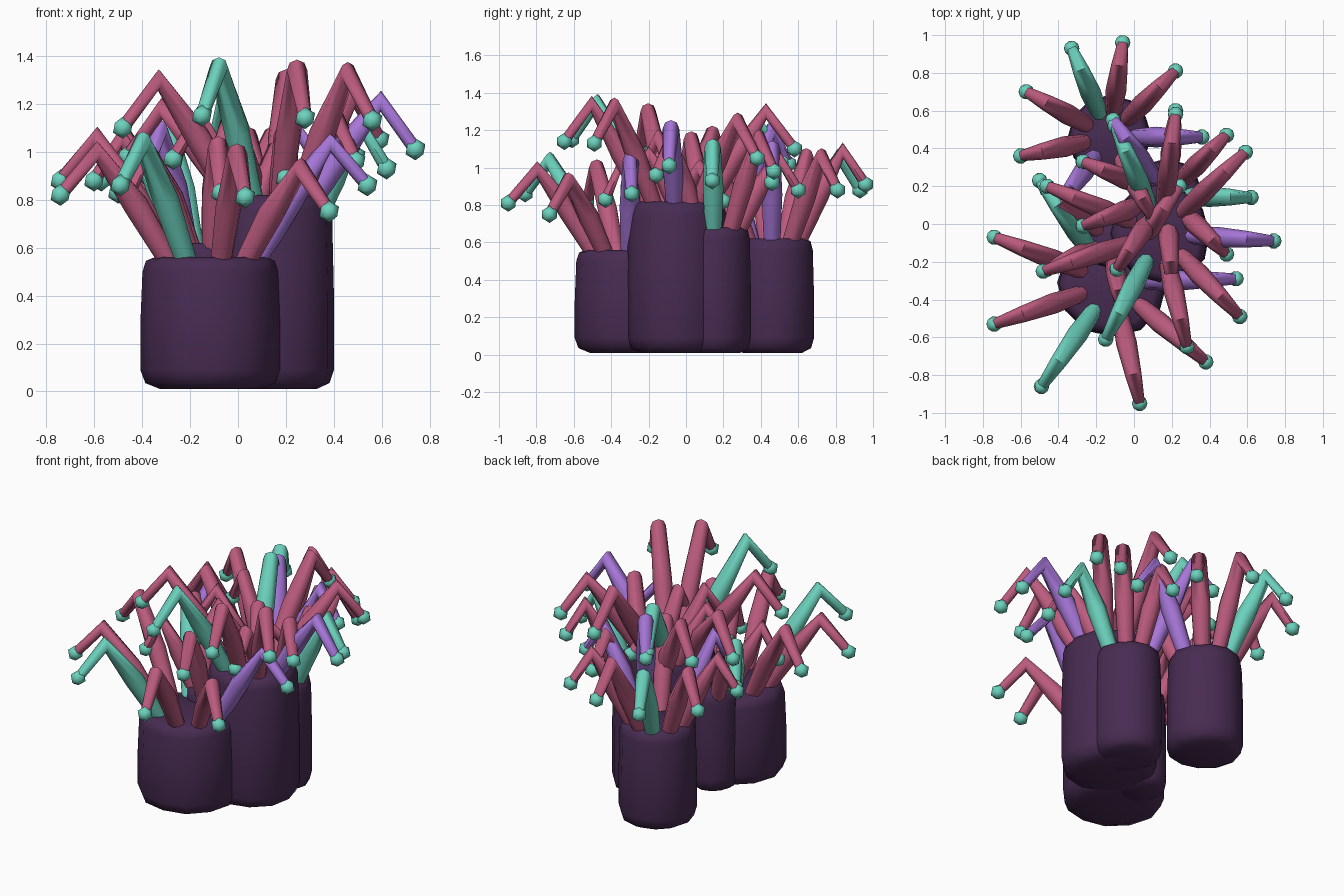
import bpy, bmesh, math, random
from mathutils import Vector, Matrix

random.seed(4)
if "Cube" in bpy.data.objects:
    bpy.data.objects.remove(bpy.data.objects["Cube"], do_unlink=True)


def material(name, rgb):
    mat = bpy.data.materials.new(name)
    mat.use_nodes = True
    mat.diffuse_color = (*rgb, 1)
    mat.node_tree.nodes["Principled BSDF"].inputs["Base Color"].default_value = (*rgb, 1)
    return mat


DARK = material("dark plum", (0.065, 0.025, 0.085))
PINK = material("rose pink", (0.5, 0.105, 0.21))
TEAL = material("sea green", (0.15, 0.64, 0.51))
VIOLET = material("violet", (0.38, 0.18, 0.68))


def finish(name, bm, mat, angle):
    bmesh.ops.recalc_face_normals(bm, faces=bm.faces)
    mesh = bpy.data.meshes.new(name)
    bm.to_mesh(mesh)
    bm.free()
    mesh.materials.append(mat)
    obj = bpy.data.objects.new(name, mesh)
    bpy.context.collection.objects.link(obj)
    bpy.ops.object.select_all(action="DESELECT")
    obj.select_set(True)
    bpy.context.view_layer.objects.active = obj
    bpy.ops.object.shade_smooth_by_angle(angle=math.radians(angle))


def skin(bm, rings):
    """Bridge a list of vertex rings and cap both ends."""
    n = len(rings[0])
    for low, high in zip(rings, rings[1:]):
        for i in range(n):
            j = (i + 1) % n
            bm.faces.new((low[i], low[j], high[j], high[i]))
    bm.faces.new(rings[0])
    bm.faces.new(rings[-1])


# Stout tube with rounded, slightly uneven ends
def column(name, x, y, radius, height):
    bm = bmesh.new()
    sides = 12
    wobble = [random.uniform(0.97, 1.03) for _ in range(sides)]
    profile = [(0.72, 0.01), (0.93, 0.035), (1, 0.09), (1, height * 0.5),
               (0.97, height - 0.06), (0.92, height - 0.015), (0.8, height)]
    rings = []
    for scale, z in profile:
        ring = []
        for i in range(sides):
            a = math.tau * i / sides
            r = radius * scale * wobble[i]
            ring.append(bm.verts.new((x + r * math.cos(a), y + r * math.sin(a), z)))
        rings.append(ring)
    skin(bm, rings)
    finish(name, bm, DARK, 50)


# Tapered arm that rises, bends at an elbow and droops to its tip
def arm(name, base, elbow, tip, mat):
    bm = bmesh.new()
    middle = base.lerp(elbow, 0.5) + Vector((0, 0, 0.025))
    points = [base, middle, elbow, tip]
    side = (tip - base).cross(Vector((0, 0, 1))).normalized()
    rings = []
    for i, (p, r) in enumerate(zip(points, (0.043, 0.055, 0.044, 0.028))):
        before, after = points[max(i - 1, 0)], points[min(i + 1, 3)]
        tangent = Vector()
        for d in (p - before, after - p):
            if d.length > 0:
                tangent += d.normalized()
        up = side.cross(tangent).normalized()
        ring = []
        for k in range(8):
            a = math.tau * k / 8
            ring.append(bm.verts.new(p + r * (math.cos(a) * side + math.sin(a) * up)))
        rings.append(ring)
    skin(bm, rings)
    finish(name, bm, mat, 60)


# Bead on the end of an arm
def bead(name, centre):
    bm = bmesh.new()
    bmesh.ops.create_icosphere(bm, subdivisions=1, radius=0.046,
                               matrix=Matrix.Translation(centre))
    finish(name, bm, TEAL, 80)


# Each cluster: column (x, y, radius, height), elbow rise, arm tips by colour
clusters = {
    "front": ((-0.11, -0.31, 0.29, 0.56), 0.18, {
        PINK: [(0.38, -0.73, 0.75), (0.03, -0.95, 0.81), (-0.74, -0.53, 0.82),
               (-0.74, -0.07, 0.88), (0.24, 0.2, 0.82)],
        TEAL: [(-0.49, -0.86, 0.86), (-0.5, 0.23, 0.83)],
        VIOLET: [(0.54, -0.29, 0.86)]}),
    "tall": ((0.14, -0.05, 0.265, 0.82), 0.2, {
        PINK: [(0.28, -0.65, 1.14), (0.56, -0.49, 1.13), (0.59, 0.38, 1.05),
               (0.22, 0.58, 1.1), (-0.46, 0.2, 0.98), (-0.48, -0.25, 1.1)],
        TEAL: [(-0.15, -0.61, 1.15), (-0.1, 0.52, 1.04)],
        VIOLET: [(0.74, -0.09, 1.01)]}),
    "side": ((0.17, 0.15, 0.195, 0.68), 0.18, {
        PINK: [(0.49, 0.47, 0.98), (0.49, -0.16, 0.96), (0.22, 0.6, 0.88),
               (-0.27, 0.33, 0.96), (-0.27, -0.01, 0.97), (-0.09, -0.24, 0.98),
               (0.2, -0.31, 0.89)],
        TEAL: [(0.62, 0.14, 0.93)],
        VIOLET: [(-0.11, 0.55, 1.02)]}),
    "back": ((-0.13, 0.46, 0.22, 0.62), 0.18, {
        PINK: [(-0.06, 0.96, 0.91), (0.22, 0.81, 0.88), (-0.57, 0.7, 0.88),
               (-0.6, 0.36, 0.88), (0.1, 0.03, 0.88)],
        TEAL: [(-0.33, 0.93, 0.88)],
        VIOLET: [(0.36, 0.46, 0.92), (-0.39, 0.11, 0.91)]}),
    "inner": ((-0.12, -0.09, 0.15, 0.62), 0.19, {
        PINK: [(-0.46, -0.24, 0.81), (-0.46, 0.18, 0.82), (-0.07, -0.43, 0.83)]}),
}

for label, ((x, y, radius, height), rise, tips) in clusters.items():
    column(label + "_column", x, y, radius, height)
    top = Vector((x, y, height - 0.06))
    count = 0
    for mat, places in tips.items():
        for place in places:
            count += 1
            tip = Vector(place)
            out = Vector((tip.x - x, tip.y - y, 0))
            base = top + out.normalized() * radius * 0.55
            elbow = top + out * 0.76
            elbow.z = tip.z + rise
            arm(f"{label}_arm_{count}", base, elbow, tip, mat)
            bead(f"{label}_bead_{count}", tip)
